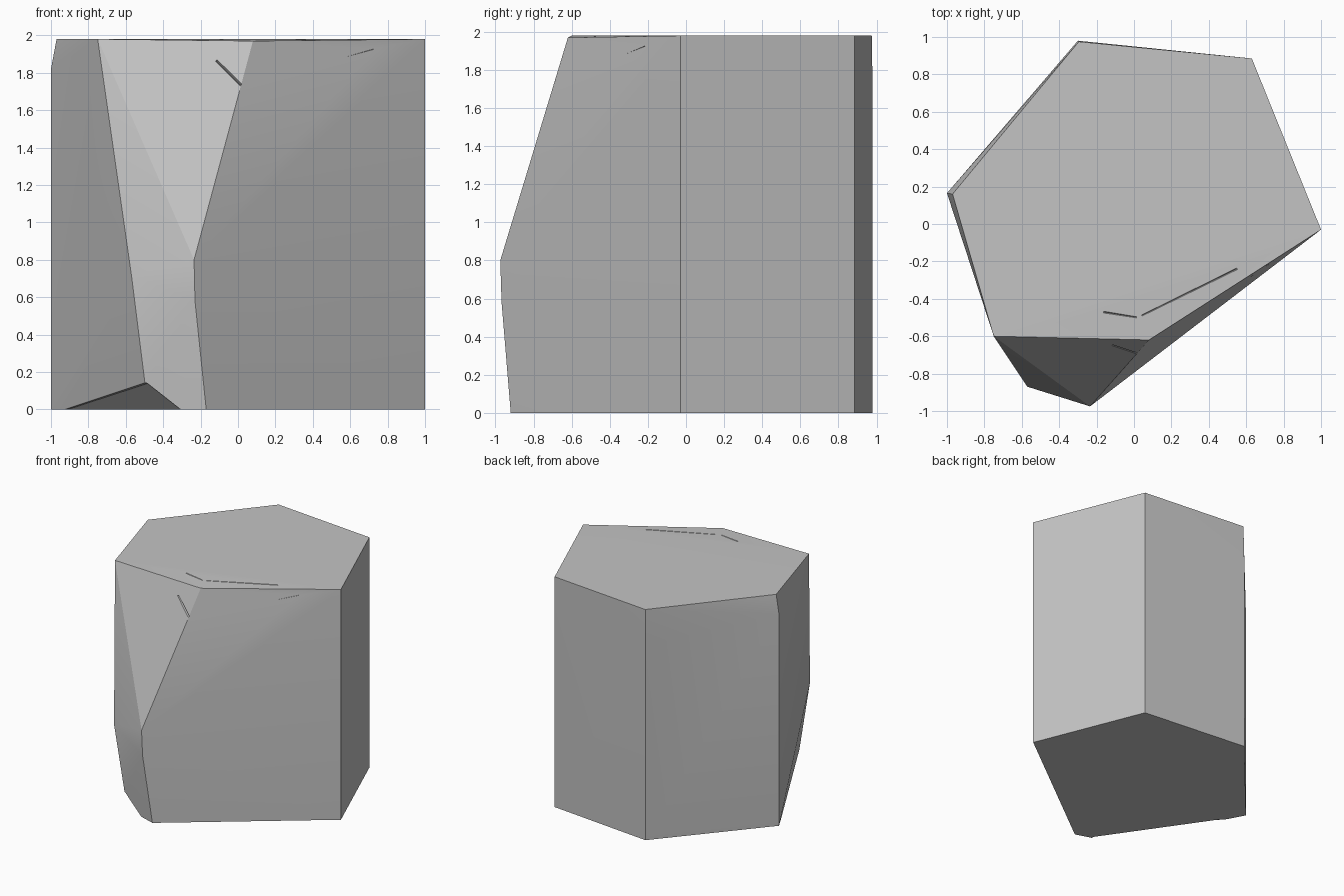
import bpy, bmesh, math
from mathutils import Vector

cube = bpy.data.objects.get("Cube")
if cube:
    bpy.data.objects.remove(cube, do_unlink=True)

stone = bpy.data.materials.new("stone_grey")
stone.use_nodes = True
GREY = (0.55, 0.55, 0.55, 1)
stone.diffuse_color = GREY
stone.node_tree.nodes["Principled BSDF"].inputs["Base Color"].default_value = GREY


def hull(name, points):
    """Convex solid wrapped around a few corner points."""
    bm = bmesh.new()
    for p in points:
        bm.verts.new(p)
    bmesh.ops.convex_hull(bm, input=bm.verts)
    bmesh.ops.dissolve_limit(bm, angle_limit=math.radians(0.3), verts=bm.verts, edges=bm.edges)
    bmesh.ops.recalc_face_normals(bm, faces=bm.faces)
    mesh = bpy.data.meshes.new(name)
    bm.to_mesh(mesh)
    bm.free()
    mesh.materials.append(stone)
    obj = bpy.data.objects.new(name, mesh)
    bpy.context.collection.objects.link(obj)
    return obj


def cut(target, cutter):
    """Subtract the cutter and throw it away."""
    mod = target.modifiers.new("cut", 'BOOLEAN')
    mod.operation, mod.solver, mod.object = 'DIFFERENCE', 'EXACT', cutter
    bpy.context.view_layer.objects.active = target
    bpy.ops.object.modifier_apply(modifier=mod.name)
    bpy.data.objects.remove(cutter, do_unlink=True)


def crack(target, a, b, normal, width=0.007, depth=0.012):
    """Thin V groove from a to b."""
    a, b, n = Vector(a), Vector(b), Vector(normal).normalized()
    side = (b - a).cross(n).normalized() * width
    pts = [p + s * side + n * 0.02 for p in (a, b) for s in (-2, 2)]
    pts += [a.lerp(b, t) - n * depth for t in (0.05, 0.95)]
    cut(target, hull("crack_cutter", pts))


# Faceted boulder
H = 1.98
top = [(-0.75, -0.6, H), (0.08, -0.62, H - 0.01), (1, -0.03, H),
       (0.63, 0.885, H), (-0.295, 0.975, H), (-0.97, 0.16, H)]
shoulder = [(-1, 0.165, 1.82), (-0.3, 0.98, 1.68)]
belly = [(-0.57, -0.87, 0.72), (-0.235, -0.975, 0.8), (-0.23, -0.968, 0.58)]
base = [(-0.48, -0.82, 0), (-0.17, -0.92, 0), (1, -0.03, 0),
        (0.63, 0.885, 0), (-0.3, 0.98, 0), (-1, 0.165, 0)]
rock = hull("rock", top + shoulder + belly + base)

# Shallow chip along the lower front corner
ledge = [(-0.99, 0.12, 0.005), (-0.57, -0.72, 0.12), (-0.5, -0.84, 0.165), (-0.29, -0.89, 0)]
out, inward = Vector((-0.06, -0.1, 0)), Vector((0.02, 0.02, -0.025))
chip = []
for p in ledge:
    p = Vector(p)
    for q in (p + out, p + inward):
        chip += [q, Vector((q.x, q.y, -0.05))]
cut(rock, hull("chip_cutter", chip))

# Cracks near the upper front edge
right_face, front_face, up = (0.6, -0.78, 0.07), (-0.05, -0.97, 0.25), (0, 0, 1)
crack(rock, (0.1, -0.66, 1.75), (0.76, -0.2, 1.935), right_face)
crack(rock, (-0.12, -0.645, 1.87), (0.02, -0.69, 1.73), front_face)
crack(rock, (-0.17, -0.47, H), (0.02, -0.5, H), up)
crack(rock, (0.02, -0.5, H), (0.57, -0.23, H), up)

# Soft shading with crisp facet edges
bpy.ops.object.select_all(action='DESELECT')
rock.select_set(True)
bpy.context.view_layer.objects.active = rock
bpy.ops.object.shade_smooth_by_angle(angle=math.radians(12))
